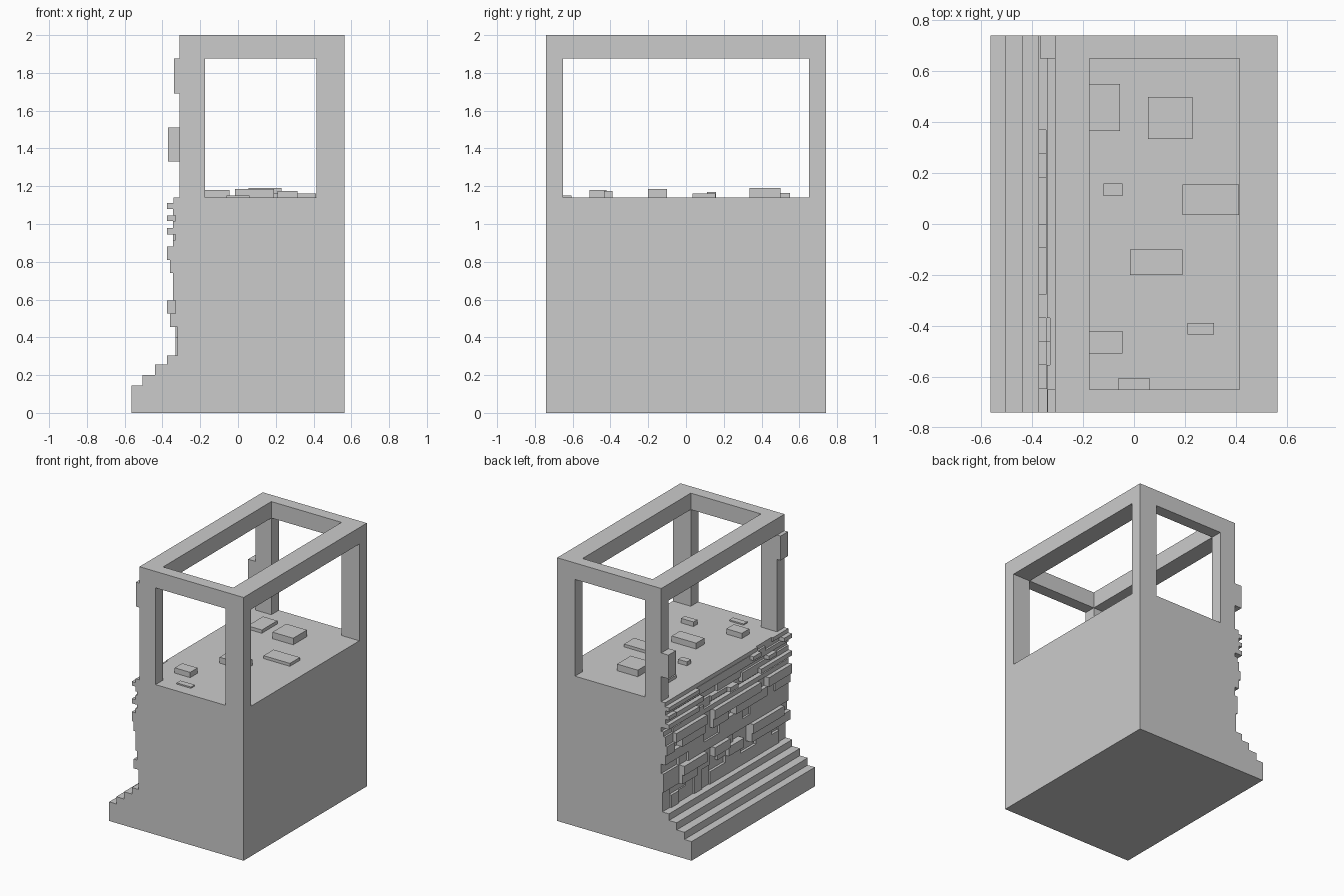
import bpy, bmesh, random

if "Cube" in bpy.data.objects:
    bpy.data.objects.remove(bpy.data.objects["Cube"])

random.seed(4)
Y = 0.74          # half width
WALL = -0.31      # plane of the brick wall
CELL = 2 * Y / 16


def add_boxes(name, boxes):
    """One object made of boxes given as (x0, x1, y0, y1, z0, z1)."""
    bm = bmesh.new()
    for x0, x1, y0, y1, z0, z1 in boxes:
        verts = bmesh.ops.create_cube(bm, size=1)["verts"]
        for v in verts:
            v.co.x = x1 if v.co.x > 0 else x0
            v.co.y = y1 if v.co.y > 0 else y0
            v.co.z = z1 if v.co.z > 0 else z0
    return finish(name, bm)


def finish(name, bm):
    mesh = bpy.data.meshes.new(name)
    bm.to_mesh(mesh)
    bm.free()
    obj = bpy.data.objects.new(name, mesh)
    bpy.context.collection.objects.link(obj)
    return obj


# Solid base with the stepped foot, extruded along y
profile = [(0.565, 0), (0.565, 1.14), (WALL, 1.14), (WALL, 0.305),
           (-0.375, 0.305), (-0.375, 0.255), (-0.44, 0.255), (-0.44, 0.2),
           (-0.505, 0.2), (-0.505, 0.145), (-0.565, 0.145), (-0.565, 0)]
bm = bmesh.new()
face = bm.faces.new([bm.verts.new((x, -Y, z)) for x, z in profile])
extruded = bmesh.ops.extrude_face_region(bm, geom=[face])["geom"]
bmesh.ops.translate(bm, vec=(0, 2 * Y, 0),
                    verts=[g for g in extruded if isinstance(g, bmesh.types.BMVert)])
bmesh.ops.recalc_face_normals(bm, faces=bm.faces)
finish("base", bm)

# Open frame: four posts, two long beams and two short beams
for label, x0, x1 in (("wall", WALL, -0.175), ("plain", 0.415, 0.565)):
    add_boxes(label + "_side_posts", [(x0, x1, -Y, -0.65, 1.14, 1.875),
                                      (x0, x1, 0.65, Y, 1.14, 1.875)])
    add_boxes(label + "_side_beam", [(x0, x1, -Y, Y, 1.875, 2)])
add_boxes("end_beams", [(-0.175, 0.415, -Y, -0.65, 1.875, 2),
                        (-0.175, 0.415, 0.65, Y, 1.875, 2)])

# Bricks sticking out of the posts
add_boxes("post_bricks", [(-0.34, WALL, -Y, -0.65, 1.69, 1.875),
                          (-0.37, WALL, 0.65, Y, 1.33, 1.51)])

# Slabs lying on the deck
slabs = [(-0.175, -0.055, 0.365, 0.55, 1.165), (0.055, 0.23, 0.335, 0.5, 1.19),
         (-0.12, -0.045, 0.11, 0.16, 1.17), (0.19, 0.412, 0.035, 0.155, 1.162),
         (-0.015, 0.19, -0.2, -0.1, 1.185), (-0.175, -0.045, -0.51, -0.42, 1.18),
         (0.21, 0.315, -0.435, -0.39, 1.175), (-0.06, 0.06, -0.65, -0.605, 1.15)]
add_boxes("deck_slabs", [(a, b, c, d, 1.14, h) for a, b, c, d, h in slabs])

# Rough wall: rows of (bottom, top, outer x, chance of a brick)
rows = [(0.455, 0.525, -0.36, 0.7), (0.525, 0.595, -0.375, 0.5),
        (0.595, 0.665, -0.345, 0.6), (0.665, 0.74, -0.345, 0.6),
        (0.74, 0.81, -0.36, 0.5), (0.81, 0.88, -0.375, 0.5),
        (0.88, 0.915, -0.345, 0.8), (0.915, 0.945, -0.345, 0.6),
        (0.945, 0.98, -0.375, 0.7), (0.98, 1.015, -0.345, 0.8),
        (1.015, 1.045, -0.375, 0.7), (1.045, 1.08, -0.345, 0.8),
        (1.08, 1.11, -0.375, 0.75), (1.11, 1.14, -0.342, 0.8)]
for n, (z0, z1, x, chance) in enumerate(rows):
    bricks, i = [], 0
    while i < 16:
        run = min(random.choice((1, 1, 2) if z1 < 0.9 else (1, 2, 3)), 16 - i)
        if random.random() < chance:
            out = x
        else:
            out = random.choice((WALL, -0.33, -0.345))
        if out < WALL:
            bricks.append((max(out, x), WALL, -Y + i * CELL, -Y + (i + run) * CELL, z0, z1))
        i += run
    add_boxes(f"brick_row_{n + 1}", bricks)

# Upright bricks above the steps
add_boxes("upright_bricks", [
    (random.choice((-0.33, -0.33, -0.32)), WALL, -Y + i * CELL, -Y + (i + 1) * CELL,
     0.305, random.choice((0.455, 0.455, 0.4))) for i in range(16)])
